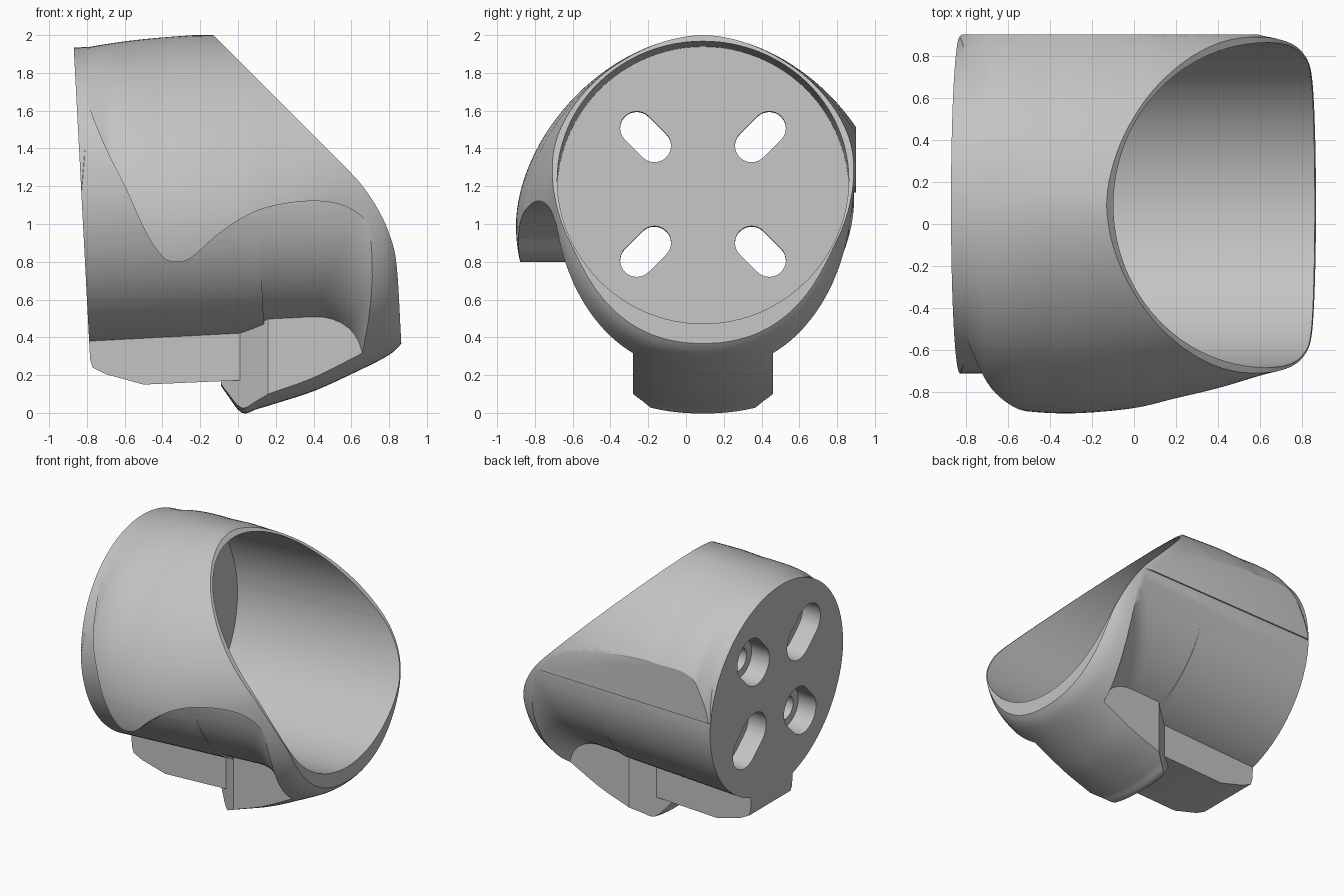
import bpy, bmesh, math
from mathutils import Matrix, Vector

if "Cube" in bpy.data.objects:
    bpy.data.objects.remove(bpy.data.objects["Cube"], do_unlink=True)

MID = 0.09                                   # y of the symmetry plane
TILT = Matrix.Translation((0, MID, 1.2)) @ Matrix.Rotation(math.radians(-3), 4, 'Y')
BARREL = Matrix.Translation((0, 0, -.02)) @ TILT
LEAN = Matrix(((1, 0, .5, -.6), (0, 1, 0, 0), (0, 0, 1, 0), (0, 0, 0, 1)))

grey = bpy.data.materials.new("plain_grey")
grey.use_nodes = True
grey.diffuse_color = (0.55, 0.55, 0.55, 1)
grey.node_tree.nodes["Principled BSDF"].inputs["Base Color"].default_value = (0.55, 0.55, 0.55, 1)


def finish(name, bm, matrix=None):
    if matrix:
        bm.transform(matrix)
    bmesh.ops.recalc_face_normals(bm, faces=bm.faces)
    mesh = bpy.data.meshes.new(name)
    bm.to_mesh(mesh)
    bm.free()
    mesh.materials.append(grey)
    obj = bpy.data.objects.new(name, mesh)
    bpy.context.collection.objects.link(obj)
    return obj


def skin(name, rings, matrix=None):
    """Closed tube through equal rings of points."""
    bm = bmesh.new()
    rows = [[bm.verts.new(p) for p in ring] for ring in rings]
    n = len(rows[0])
    for a, b in zip(rows, rows[1:]):
        for i in range(n):
            bm.faces.new((a[i], a[(i + 1) % n], b[(i + 1) % n], b[i]))
    bm.faces.new(rows[0])
    bm.faces.new(rows[-1])
    return finish(name, bm, matrix)


def prism(name, outline, axis, lo, hi, matrix=None):
    """Extrude a 2D outline along one axis."""
    def place(p, d):
        q = list(p)
        q.insert("xyz".index(axis), d)
        return q
    return skin(name, [[place(p, d) for p in outline] for d in (lo, hi)], matrix)


def lathe(name, profile, matrix, n=96):
    """Revolve (x, radius) pairs about the x axis."""
    turn = [2 * math.pi * i / n for i in range(n)]
    return skin(name, [[(x, r * math.cos(t), r * math.sin(t)) for t in turn]
                       for x, r in profile], matrix)


def combine(target, other, operation):
    mod = target.modifiers.new("join", 'BOOLEAN')
    mod.operation, mod.object, mod.solver = operation, other, 'EXACT'
    bpy.context.view_layer.objects.active = target
    bpy.ops.object.modifier_apply(modifier=mod.name)
    bpy.data.objects.remove(other, do_unlink=True)


def spline(points, steps=5):
    """Smooth curve through 2D points."""
    pts = [Vector(p) for p in points]
    pts = [2 * pts[0] - pts[1]] + pts + [2 * pts[-1] - pts[-2]]
    out = []
    for a, b, c, d in zip(pts, pts[1:], pts[2:], pts[3:]):
        for i in range(steps):
            t = i / steps
            out.append(0.5 * (2 * b + (c - a) * t + (2 * a - 5 * b + 4 * c - d) * t * t
                              + (3 * b - a - 3 * c + d) * t ** 3))
    return out + [pts[-2]]


def sample(curve, x):
    for a, b in zip(curve, curve[1:]):
        if x <= b.x:
            return a.y + (b.y - a.y) * (x - a.x) / (b.x - a.x)
    return curve[-1].y


def ramp(x, lo, hi):
    return min(1, max(0, (x - lo) / (hi - lo)))


# Swelling outer shell: half width, top and underside along x
width = spline([(-.95, .66), (-.87, .76), (-.82, .82), (-.75, .88), (-.68, .94), (-.55, .975),
                (-.3, .99), (0, .965), (.2, .92), (.4, .87), (.6, .81), (.75, .77),
                (.83, .72), (.9, .63)])
top = spline([(-.95, 1.91), (-.6, 1.967), (-.3, 1.995), (-.13, 2.0), (.9, 2.0)])
under = spline([(-.95, .2), (-.5, .2), (-.2, .2), (-.12, .18), (-.06, .1), (.02, 0), (.1, .02),
                (.2, .05), (.4, .115), (.6, .205), (.78, .295), (.85, .35), (.9, .42)])


def section(x, n=128):
    ring = []
    centre = 1 + .18 * ramp(x, 0, .7)
    crown = 2.1 - .3 * ramp(x, -.9, -.4)
    for i in range(n):
        t = 2 * math.pi * i / n
        c, s = math.cos(t), math.sin(t)
        power = 2 / crown if s > 0 else 2 / 2.2
        height = sample(top, x) - centre if s > 0 else centre - sample(under, x)
        ring.append((x, MID + sample(width, x) * math.copysign(abs(c) ** power, c),
                     centre + height * math.copysign(abs(s) ** power, s)))
    return ring


stations = sorted({round(p.x, 2) for p in width + under})
body = skin("cup_body", [section(x) for x in stations])

# Side grooves, leaving a barrel that flares into the rim and a foot below
edge = spline([(-.9, 1.99), (-.8, 1.65), (-.7, 1.4), (-.6, 1.2), (-.5, .98), (-.42, .85),
               (-.35, .8), (-.25, .82), (-.1, .95), (.1, 1.07), (.35, 1.12), (.55, 1.1),
               (.68, 1.01), (.75, .85), (.77, .7)])
front_cut = [tuple(p) for p in edge] + [(.8, -.5), (-1.2, -.5), (-1.2, 1.99)]
back_cut = [(-1.2, -.5), (.8, -.5), (.8, 1.2), (-1.2, 1.16)]
flare = [(-1.5, .8), (.7, .8)]
for k in range(1, 11):
    a = math.radians(8 * k)
    flare.append((.7 + .42 * math.sin(a), 1.22 - .42 * math.cos(a)))
flare += [(1.2, 1.6), (2, 1.6)]
foot_plan = [(-.09, -.17), (.16, -.37), (1.2, -.37), (1.2, .37), (.16, .37), (-.09, .17)]
for outline, lo, hi in ((front_cut, -1.5, MID), (back_cut, MID, 1.6)):
    groove = prism("groove", outline, "y", lo, hi)
    combine(groove, lathe("barrel", flare, LEAN @ BARREL), 'DIFFERENCE')
    combine(groove, prism("foot", [(x, y + MID) for x, y in foot_plan], "z", -1, .7), 'DIFFERENCE')
    combine(body, groove, 'DIFFERENCE')

# Round closed end and the bar underneath
combine(body, lathe("end_wall", [(-.829, .798), (.1, .798)], BARREL), 'UNION')
bar = [(-.788, .6), (-.788, .3), (-.77, .24), (-.7, .205), (-.5, .15), (.08, .175), (.08, .6)]
combine(body, prism("bar", bar, "y", MID - .25, MID + .25), 'UNION')

# Tilted end plane, flat back and slanted mouth
box = [(-2, -2), (2, -2), (2, 2), (-2, 2)]
combine(body, prism("end_plane", box, "x", -2, -.83, TILT), 'DIFFERENCE')
combine(body, prism("back_plane", [(-2, -1), (2, -1), (2, 3), (-2, 3)], "y", .9, 2), 'DIFFERENCE')
mouth = [tuple(p) for p in spline([(.58, 1.29), (.66, 1.2), (.74, 1.08), (.8, .95),
                                   (.84, .78), (.865, .36)])]
mouth = [(-.63, 2.5)] + mouth + [(.87, -.3), (1.6, -.3), (1.6, 2.5)]
combine(body, prism("mouth", mouth, "y", -2, 2), 'DIFFERENCE')

# Bore
combine(body, lathe("bore", [(-.61, .772), (2, .772)], TILT), 'DIFFERENCE')


def slot(radius, lo, hi, sy, sz):
    """Rounded slot pointing away from the axis."""
    facing = math.atan2(sz, sy)
    pts = []
    for i in range(34):
        half = i // 17
        a = facing - math.pi / 2 + math.pi * (i - half) / 16
        d = .43 + (-.066 if half else .066)
        pts.append((d * math.cos(facing) + radius * math.cos(a),
                    d * math.sin(facing) + radius * math.sin(a) - .01))
    return prism("slot", pts, "x", lo, hi, TILT)


# Four counterbored slots through the end wall
for sy in (-1, 1):
    for sz in (-1, 1):
        combine(body, slot(.088, -1, -.4, sy, sz), 'DIFFERENCE')
        combine(body, slot(.15, -1, -.68, sy, sz), 'DIFFERENCE')

bpy.ops.object.select_all(action='DESELECT')
body.select_set(True)
bpy.context.view_layer.objects.active = body
bpy.ops.object.shade_smooth_by_angle(angle=math.radians(32))
